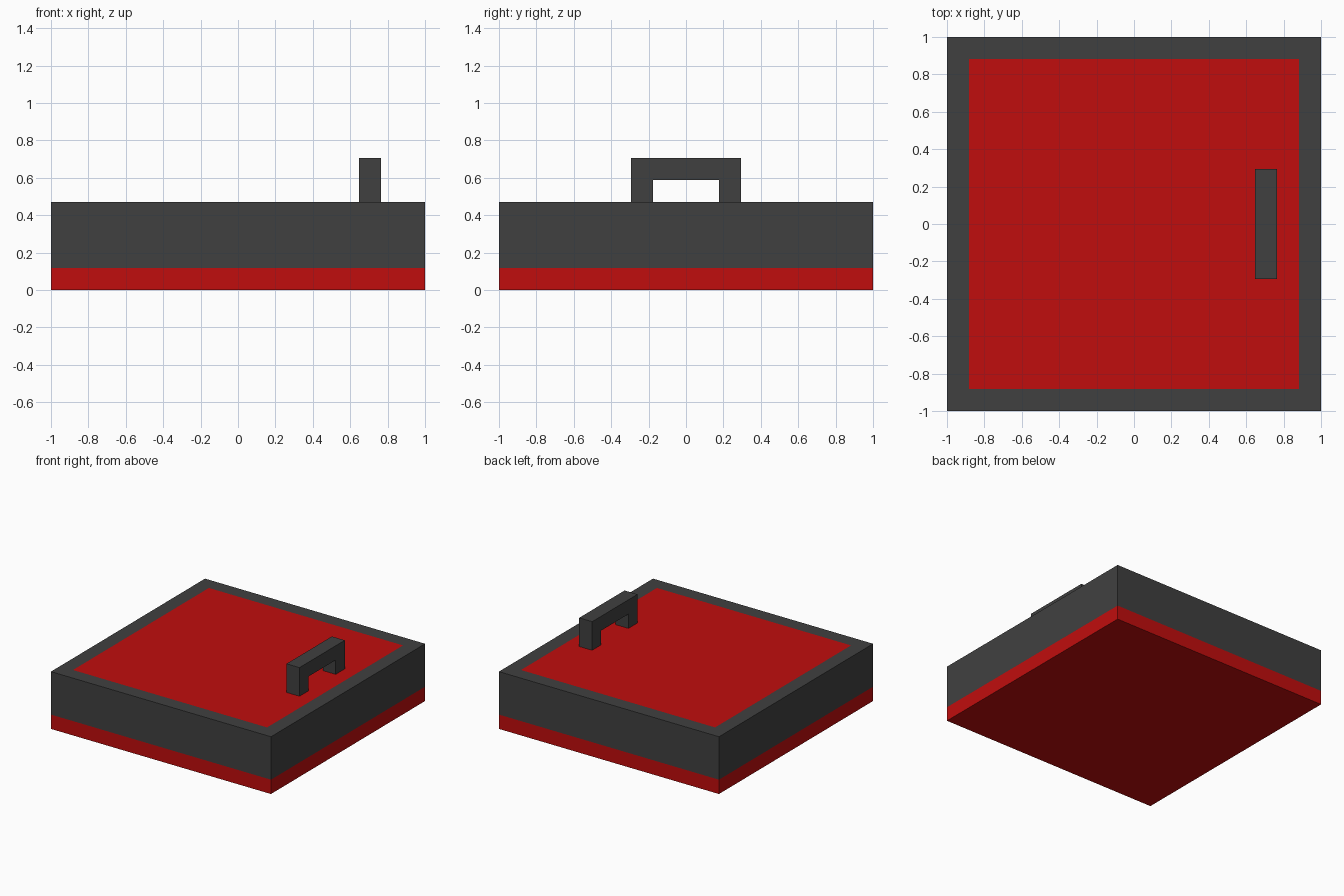
import bpy
import bmesh

U = 2 / 17  # module: frame width, base height and bar thickness


def make_material(name, color):
    mat = bpy.data.materials.new(name)
    mat.use_nodes = True
    mat.diffuse_color = color
    mat.node_tree.nodes["Principled BSDF"].inputs["Base Color"].default_value = color
    return mat


def make_object(name, bm, materials):
    bmesh.ops.recalc_face_normals(bm, faces=bm.faces)
    mesh = bpy.data.meshes.new(name)
    bm.to_mesh(mesh)
    bm.free()
    for mat in materials:
        mesh.materials.append(mat)
    obj = bpy.data.objects.new(name, mesh)
    bpy.context.collection.objects.link(obj)
    return obj


def prism(points, offset):
    """Extrude a flat outline along an offset into a closed solid."""
    bm = bmesh.new()
    face = bm.faces.new([bm.verts.new(p) for p in points])
    extruded = bmesh.ops.extrude_face_region(bm, geom=[face], use_keep_orig=True)
    verts = [g for g in extruded["geom"] if isinstance(g, bmesh.types.BMVert)]
    bmesh.ops.translate(bm, verts=verts, vec=offset)
    return bm


def square(z):
    return [(-1, -1, z), (1, -1, z), (1, 1, z), (-1, 1, z)]


default_cube = bpy.data.objects.get("Cube")
if default_cube:
    bpy.data.objects.remove(default_cube, do_unlink=True)

red = make_material("red", (0.53, 0.004, 0.004, 1))
grey = make_material("dark grey", (0.051, 0.051, 0.051, 1))

# Base slab
make_object("base_slab", prism(square(0), (0, 0, U)), [red])

# Door body: grey sides and border with a flush red panel inset in the top
bm = prism(square(U), (0, 0, 3 * U))
bmesh.ops.recalc_face_normals(bm, faces=bm.faces)
top = [f for f in bm.faces if f.normal.z > 0.9]
bmesh.ops.inset_region(bm, faces=top, thickness=U, use_even_offset=True)
for face in top:
    face.material_index = 1
make_object("door_body", bm, [grey, red])

# Handle: arch outline in the side plane, extruded to one module wide
outline = [(-2.5, 4), (-2.5, 6), (2.5, 6), (2.5, 4),
           (1.5, 4), (1.5, 5), (-1.5, 5), (-1.5, 4)]
points = [(5.5 * U, y * U, z * U) for y, z in outline]
make_object("handle", prism(points, (U, 0, 0)), [grey])
